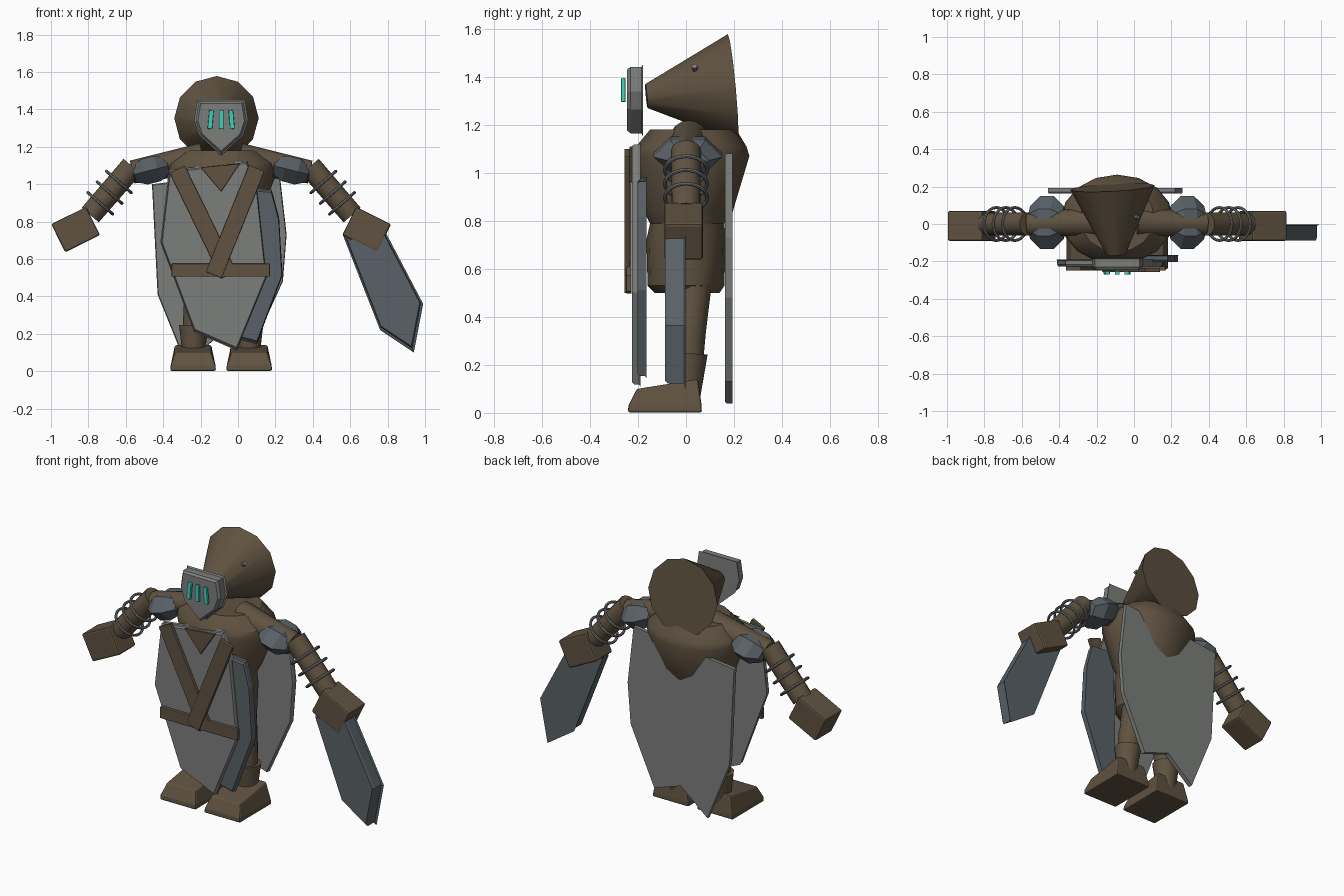
import bpy, bmesh, math
from mathutils import Vector, Matrix

cube = bpy.data.objects.get("Cube")
if cube:
    bpy.data.objects.remove(cube, do_unlink=True)

CX = -0.09  # middle of the body


def material(name, rgb):
    m = bpy.data.materials.new(name)
    m.use_nodes = True
    m.diffuse_color = (*rgb, 1)
    m.node_tree.nodes["Principled BSDF"].inputs["Base Color"].default_value = (*rgb, 1)
    return m


BROWN = material("dark_brown", (0.115, 0.085, 0.052))
GREY = material("plate_grey", (0.2, 0.21, 0.2))
SLATE = material("slate_blue", (0.1, 0.12, 0.135))
TEAL = material("glowing_teal", (0.05, 0.62, 0.48))


def finish(name, bm, mat, smooth=None, bevel=0):
    bmesh.ops.recalc_face_normals(bm, faces=bm.faces)
    mesh = bpy.data.meshes.new(name)
    bm.to_mesh(mesh)
    bm.free()
    mesh.materials.append(mat)
    ob = bpy.data.objects.new(name, mesh)
    bpy.context.collection.objects.link(ob)
    if bevel:
        mod = ob.modifiers.new("bevel", "BEVEL")
        mod.width, mod.segments = bevel, 2
    if smooth:
        bpy.ops.object.select_all(action="DESELECT")
        ob.select_set(True)
        bpy.context.view_layer.objects.active = ob
        bpy.ops.object.shade_smooth_by_angle(angle=math.radians(smooth))
    return ob


def loft(bm, rings):
    """Skin a list of closed rings and cap both ends."""
    rows = [[bm.verts.new(p) for p in ring] for ring in rings]
    n = len(rows[0])
    for a, b in zip(rows, rows[1:]):
        for i in range(n):
            j = (i + 1) % n
            bm.faces.new((a[i], a[j], b[j], b[i]))
    bm.faces.new(rows[0])
    bm.faces.new(rows[-1])


def plate(name, outline, front, back, mat, edge=0.015, lip=0.0):
    """Upright slab from an x/z outline, with a chamfered front and a back lip."""
    mid = sum((Vector(p) for p in outline), Vector((0, 0))) / len(outline)
    size = max((Vector(p) - mid).length for p in outline)

    def ring(y, inset):
        pts = [mid + (Vector(p) - mid) * (1 - inset / size) for p in outline]
        return [(p.x, y, p.y) for p in pts]

    rings = [ring(back, 0)]
    if lip:
        rings.append(ring(back - 0.006, lip))
    rings += [ring(front + edge, lip), ring(front, lip + edge)]
    bm = bmesh.new()
    loft(bm, rings)
    return finish(name, bm, mat)


def tube(name, p1, p2, r1, r2, mat, sides=16, smooth=40):
    p1, p2 = Vector(p1), Vector(p2)
    turn = (p2 - p1).to_track_quat("Z", "Y").to_matrix().to_4x4()
    bm = bmesh.new()
    bmesh.ops.create_cone(bm, cap_ends=True, segments=sides, radius1=r1, radius2=r2,
                          depth=(p2 - p1).length,
                          matrix=Matrix.Translation((p1 + p2) / 2) @ turn)
    return finish(name, bm, mat, smooth)


def box(name, centre, size, mat, angle=0, bevel=0.0):
    bm = bmesh.new()
    bmesh.ops.create_cube(bm, size=1, matrix=Matrix.Translation(centre)
                          @ Matrix.Rotation(angle, 4, "Y") @ Matrix.Diagonal((*size, 1)))
    return finish(name, bm, mat, bevel=bevel)


def strap(name, a, b, width, y):
    """Flat belt between two x/z points."""
    d = Vector(b) - Vector(a)
    m = (Vector(a) + Vector(b)) / 2
    return box(name, (m.x, y, m.y), (d.length, 0.022, width), BROWN,
               -math.atan2(d.y, d.x), 0.004)


# Torso: stacked ellipses (height, half width, half depth, depth offset)
bm = bmesh.new()
sections = [(0.5, 0.16, 0.135, 0.005), (0.53, 0.19, 0.16, 0), (0.72, 0.2, 0.165, 0),
            (0.79, 0.19, 0.155, 0.005), (0.84, 0.215, 0.185, 0.01),
            (1.07, 0.3, 0.24, 0.024), (1.11, 0.29, 0.23, 0.022), (1.18, 0.2, 0.18, 0.03)]
loft(bm, [[(CX + rx * math.cos(k * math.tau / 16), cy + ry * math.sin(k * math.tau / 16), z)
           for k in range(16)] for z, rx, ry, cy in sections])
finish("torso", bm, BROWN, 35)

# Hooded head, mask and eye slits
tube("head", (CX - 0.005, -0.165, 1.32), (CX - 0.025, 0.195, 1.353), 0.05, 0.226, BROWN, 12, 35)
tube("head_stud", (0.0, 0.04, 1.425), (0.024, 0.035, 1.445), 0.012, 0.012, GREY, 8)
half = [(0.128, 1.45), (0.145, 1.34), (0.118, 1.26)]
mask = [(CX + x, z) for x, z in half] + [(CX, 1.153)] + [(CX - x, z) for x, z in half[::-1]]
plate("mask", mask, -0.245, -0.18, GREY, 0.014, 0.012)
for s in (-1, 0, 1):
    box("eye_slit", (CX + s * 0.056, -0.261, 1.345), (0.025, 0.018, 0.1), TEAL, -s * 0.09, 0.004)

# Front armour, side panel and back cape
plate("front_plate", [(-0.37, 1.075), (0.05, 1.125), (0.105, 0.97), (0.155, 0.5),
                      (-0.005, 0.11), (-0.235, 0.21), (-0.415, 0.69)],
      -0.226, -0.19, GREY, 0.01, 0.008)
plate("side_panel", [(0.02, 0.985), (0.18, 0.97), (0.22, 0.82), (0.238, 0.51),
                     (0.1, 0.145), (0.0, 0.17)], -0.203, -0.165, SLATE, 0.01, 0.008)
plate("back_cape", [(-0.46, 1.0), (0.22, 1.08), (0.26, 0.73), (0.24, 0.48), (0.08, 0.13),
                    (-0.1, 0.19), (-0.28, 0.04), (-0.43, 0.41)], 0.162, 0.193, GREY, 0.008)

# Collar point and harness
plate("collar_point", [(-0.2, 1.09), (0.01, 1.11), (-0.09, 0.96)], -0.235, -0.226, BROWN, 0.004)
strap("right_strap", (-0.325, 1.08), (-0.05, 0.515), 0.09, -0.238)
strap("left_strap", (0.1, 1.085), (-0.13, 0.515), 0.09, -0.246)
strap("waist_belt", (-0.355, 0.54), (0.17, 0.54), 0.07, -0.238)

# Limbs, mirrored about the body centre
for s, side in ((-1, "right"), (1, "left")):
    def at(x, y, z):
        return Vector((CX + s * x, y, z))

    tube(side + "_shoulder", at(0.1, 0.012, 1.14), at(0.475, 0.0, 1.065), 0.08, 0.062, BROWN)
    # faceted shoulder guard
    bm = bmesh.new()
    bmesh.ops.create_uvsphere(bm, u_segments=6, v_segments=5, radius=1,
                              matrix=Matrix.Translation(at(0.375, 0.008, 1.075))
                              @ Matrix.Rotation(s * 0.25, 4, "Y")
                              @ Matrix.Diagonal((0.115, 0.15, 0.085, 1))
                              @ Matrix.Rotation(math.pi / 2, 4, "Y"))
    finish(side + "_shoulder_guard", bm, SLATE)

    top, wrist = at(0.475, 0, 1.095), at(0.7, 0, 0.835)
    tube(side + "_arm", top, wrist, 0.062, 0.06, BROWN)
    for t in (0.32, 0.54, 0.76):
        bpy.ops.mesh.primitive_torus_add(
            major_radius=0.088, minor_radius=0.008, major_segments=24, minor_segments=8,
            location=top.lerp(wrist, t),
            rotation=(wrist - top).to_track_quat("Z", "Y").to_euler())
        ring = bpy.context.object
        ring.name = side + "_arm_ring"
        ring.data.materials.append(GREY)
        bpy.ops.object.shade_smooth_by_angle()
    box(side + "_hand", at(0.778, -0.01, 0.757), (0.208, 0.16, 0.168), BROWN, s * 0.46, 0.01)

    # leg, boot and wedge foot
    tube(side + "_thigh", at(0.1, 0.03, 0.56), at(0.13, 0.015, 0.34), 0.08, 0.068, BROWN)
    tube(side + "_shin", at(0.13, 0.015, 0.36), at(0.15, 0.005, 0.14), 0.07, 0.06, BROWN)
    tube(side + "_boot", at(0.15, 0.005, 0.07), at(0.145, 0.01, 0.245), 0.055, 0.08, BROWN)
    bm = bmesh.new()
    loft(bm, [[at(x * w, y, z) + Vector((s * 0.15, 0, 0)) for x, y, z in
               ((-1, front, zf), (1, front, zf), (1, back, zb), (-1, back, zb))]
              for w, front, back, zf, zb in ((0.122, -0.242, 0.066, 0.002, 0.002),
                                             (0.12, -0.24, 0.065, 0.03, 0.03),
                                             (0.097, -0.205, 0.05, 0.1, 0.14))])
    finish(side + "_foot", bm, BROWN, bevel=0.008)

# Broad blade held in the left hand
plate("blade", [(0.56, 0.73), (0.78, 0.76), (0.99, 0.36), (0.94, 0.1), (0.76, 0.22)],
      -0.088, -0.003, SLATE, 0.014, 0.025)
